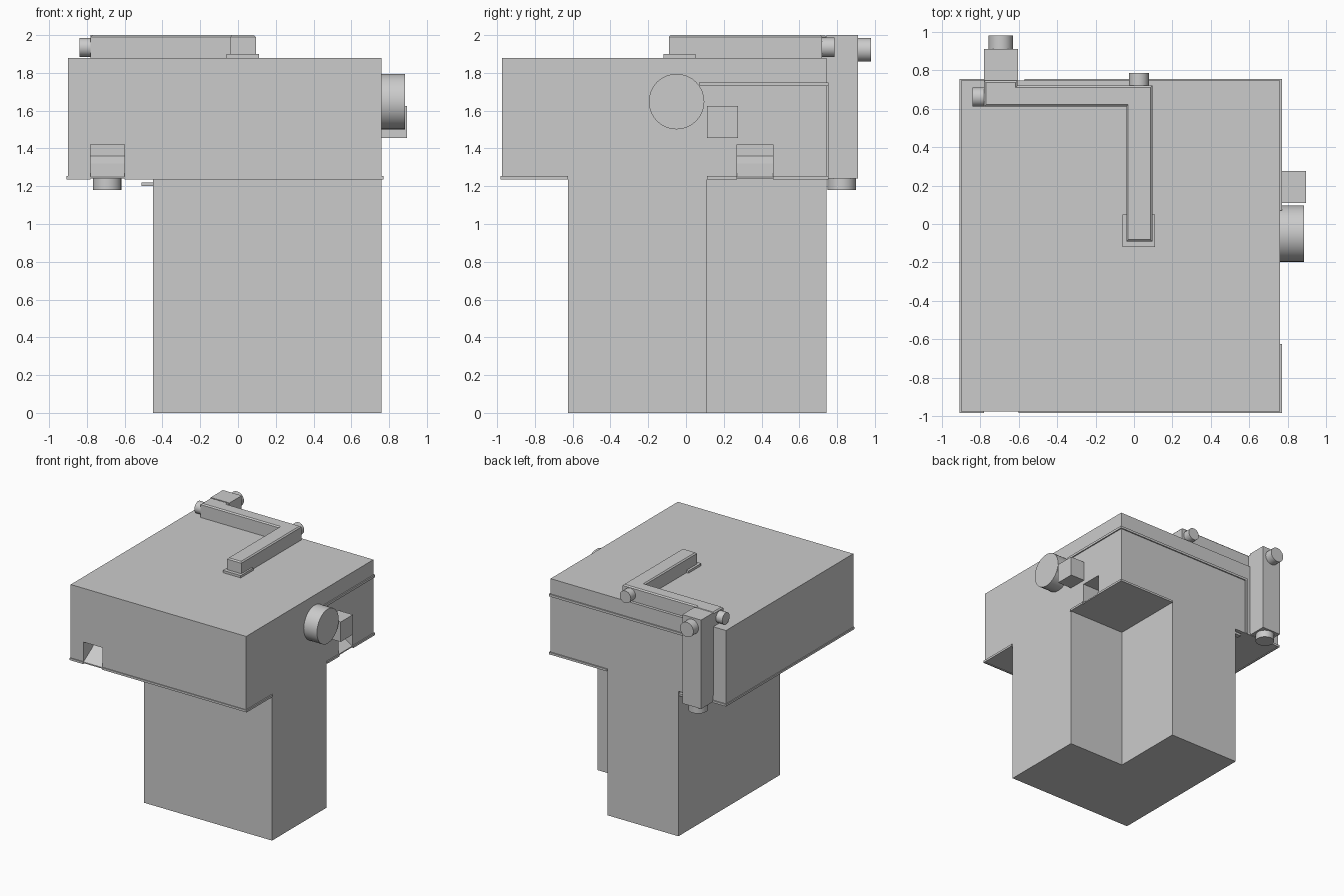
import bpy, bmesh, math
from mathutils import Vector

if "Cube" in bpy.data.objects:
    bpy.data.objects.remove(bpy.data.objects["Cube"])


def prism(name, pts, vec, bevel=0.0):
    """Solid made by sweeping a planar outline along a vector."""
    bm = bmesh.new()
    face = bm.faces.new([bm.verts.new(p) for p in pts])
    ext = bmesh.ops.extrude_face_region(bm, geom=[face])
    moved = [v for v in ext["geom"] if isinstance(v, bmesh.types.BMVert)]
    bmesh.ops.translate(bm, verts=moved, vec=Vector(vec))
    bmesh.ops.recalc_face_normals(bm, faces=bm.faces)
    if bevel:
        top = max(v.co.z for v in bm.verts)
        rim = [e for e in bm.edges if all(v.co.z > top - 1e-5 for v in e.verts)]
        bmesh.ops.bevel(bm, geom=rim, offset=bevel, segments=1, affect='EDGES')
    me = bpy.data.meshes.new(name)
    bm.to_mesh(me)
    bm.free()
    ob = bpy.data.objects.new(name, me)
    bpy.context.collection.objects.link(ob)
    return ob


def box(name, x, y, z, bevel=0.0):
    pts = [(x[0], y[0], z[0]), (x[1], y[0], z[0]), (x[1], y[1], z[0]), (x[0], y[1], z[0])]
    return prism(name, pts, (0, 0, z[1] - z[0]), bevel)


def cylinder(name, a, b, r):
    a, b = Vector(a), Vector(b)
    bpy.ops.mesh.primitive_cylinder_add(vertices=32, radius=r, depth=(b - a).length,
                                        location=(a + b) / 2)
    ob = bpy.context.object
    ob.name = name
    ob.rotation_euler = (b - a).to_track_quat('Z', 'Y').to_euler()
    bpy.ops.object.shade_smooth_by_angle(angle=math.radians(35))
    return ob


# Upper block
block = box("upper_block", (-.90, .76), (-.975, .745), (1.24, 1.88))

# Column with a square notch in its back right corner
column = prism("column", [(-.45, -.625, 0), (.76, -.625, 0), (.76, .11, 0), (.22, .11, 0),
                          (.22, .745, 0), (-.45, .745, 0)], (0, 0, 1.24))

# Pockets with a sloped floor, in the front and right walls
profile = [(-.03, 1.225), (0, 1.25), (.11, 1.32), (.16, 1.36), (.16, 1.42), (-.03, 1.42)]
cutters = [
    prism("front_pocket_cutter", [(-.78, -.975 + d, z) for d, z in profile], (.18, 0, 0)),
    prism("right_pocket_cutter", [(.76 - d, .27, z) for d, z in profile], (0, .19, 0)),
]
for c in cutters:
    mod = block.modifiers.new("pocket", 'BOOLEAN')
    mod.operation = 'DIFFERENCE'
    mod.solver = 'EXACT'
    mod.object = c
    c.hide_render = True
bpy.context.view_layer.objects.active = block
for mod in list(block.modifiers):
    bpy.ops.object.modifier_apply(modifier=mod.name)
for c in cutters:
    bpy.data.objects.remove(c)

# Thin trim strips along the lower rim and the upper back corner
rim = (1.235, 1.253)
ledge = (1.73, 1.75)
for name, x, y, z in [
    ("rim_front_left", (-.907, -.78), (-.982, -.97), rim),
    ("rim_front_right", (-.60, .77), (-.982, -.97), rim),
    ("rim_left", (-.907, -.895), (-.97, .755), rim),
    ("rim_right_front", (.755, .77), (-.97, -.625), rim),
    ("rim_right_near", (.755, .77), (.11, .27), rim),
    ("rim_right_far", (.755, .77), (.46, .755), rim),
    ("rim_back_right", (.22, .755), (.74, .755), rim),
    ("rim_back_left", (-.90, -.78), (.74, .755), rim),
    ("ledge_right", (.755, .77), (.07, .755), ledge),
    ("ledge_back", (-.55, .755), (.74, .755), ledge),
    ("ledge_drop", (-.57, -.55), (.74, .755), (1.24, 1.75)),
    ("small_tab", (-.51, -.45), (.70, .74), (1.20, 1.22)),
]:
    box(name, x, y, z)

# Square duct on the roof, running down the back wall
prism("roof_duct", [(-.78, .745, 1.88), (-.78, .61, 1.88), (-.04, .61, 1.88), (-.04, -.09, 1.88),
                    (.095, -.09, 1.88), (.095, .72, 1.88), (-.605, .72, 1.88),
                    (-.605, .745, 1.88)], (0, 0, .12), .01)
box("roof_duct_base", (-.06, .11), (-.12, .05), (1.88, 1.90))
prism("wall_duct", [(-.78, .745, 2.0), (-.78, .91, 2.0), (-.78, .91, 1.24), (-.78, .75, 1.24),
                    (-.78, .745, 1.30)], (.178, 0, 0))

# Round caps at the duct bends
cylinder("cap_left", (-.77, .66, 1.935), (-.84, .66, 1.935), .05)
cylinder("cap_middle", (.025, .71, 1.935), (.025, .785, 1.935), .052)
cylinder("cap_back", (-.693, .90, 1.922), (-.693, .98, 1.922), .063)
cylinder("cap_bottom", (-.693, .825, 1.25), (-.693, .825, 1.18), .075)

# Round knob and square box on the right wall
cylinder("side_knob", (.755, -.05, 1.648), (.885, -.05, 1.648), .147)
box("side_box", (.755, .895), (.11, .275), (1.455, 1.625))
